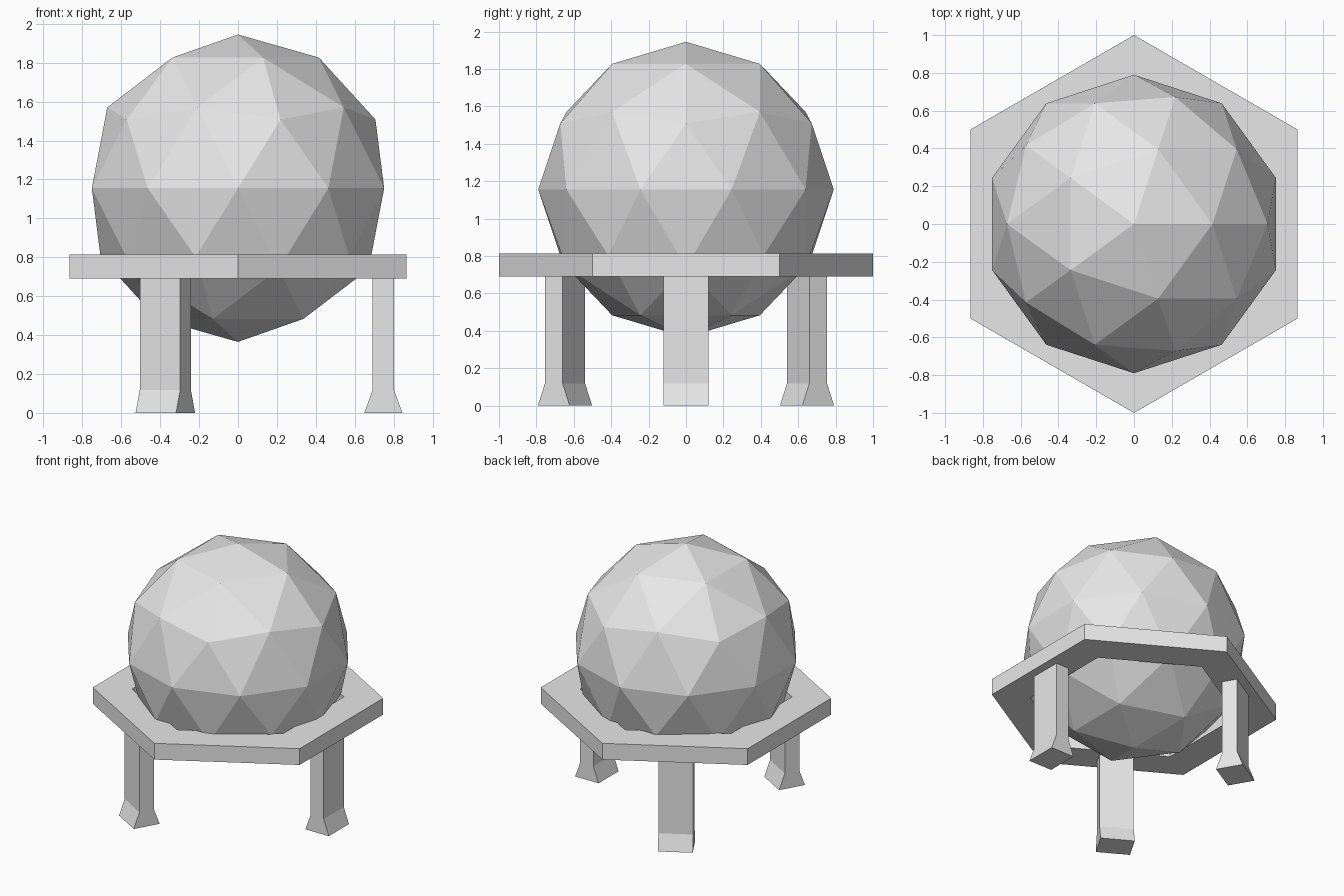
import bpy
import bmesh
from math import cos, sin, pi
from mathutils import Matrix

cube = bpy.data.objects.get("Cube")
if cube:
    bpy.data.objects.remove(cube, do_unlink=True)

# One plain grey for everything
grey = bpy.data.materials.new("light_grey")
grey.use_nodes = True
grey.diffuse_color = (0.8, 0.8, 0.8, 1)
grey.node_tree.nodes["Principled BSDF"].inputs["Base Color"].default_value = (0.8, 0.8, 0.8, 1)


def add_object(name, bm):
    bmesh.ops.recalc_face_normals(bm, faces=bm.faces)
    mesh = bpy.data.meshes.new(name)
    bm.to_mesh(mesh)
    bm.free()
    mesh.materials.append(grey)
    obj = bpy.data.objects.new(name, mesh)
    bpy.context.collection.objects.link(obj)
    return obj


def bridge(bm, lower, upper):
    n = len(lower)
    for i in range(n):
        j = (i + 1) % n
        bm.faces.new((lower[i], lower[j], upper[j], upper[i]))


# Faceted globe
bm = bmesh.new()
bmesh.ops.create_icosphere(bm, subdivisions=2, radius=0.79,
                           matrix=Matrix.Translation((0, 0, 1.155)))
add_object("globe", bm)

# Hexagonal ring with a hexagonal hole
bm = bmesh.new()
section = [(1.0, 0.69), (1.0, 0.813), (0.73, 0.813), (0.73, 0.69)]
loops = []
for radius, z in section:
    angles = [pi / 6 + k * pi / 3 for k in range(6)]
    loops.append([bm.verts.new((radius * cos(a), radius * sin(a), z)) for a in angles])
for i in range(4):
    bridge(bm, loops[i], loops[(i + 1) % 4])
add_object("stand_ring", bm)


# Legs with feet flaring inwards and outwards
def add_leg(name, angle):
    bm = bmesh.new()
    levels = []
    for half_depth, z in [(0.098, 0), (0.055, 0.118), (0.055, 0.69)]:
        corners = [(-1, -1), (1, -1), (1, 1), (-1, 1)]
        levels.append([bm.verts.new((0.747 + sx * half_depth, sy * 0.12, z))
                       for sx, sy in corners])
    bridge(bm, levels[0], levels[1])
    bridge(bm, levels[1], levels[2])
    bm.faces.new(levels[0])
    bm.faces.new(levels[2])
    bmesh.ops.rotate(bm, verts=bm.verts, matrix=Matrix.Rotation(angle, 3, "Z"))
    add_object(name, bm)


for k, side in enumerate(["left", "back_right", "front_right"]):
    add_leg(side + "_leg", k * 2 * pi / 3)
